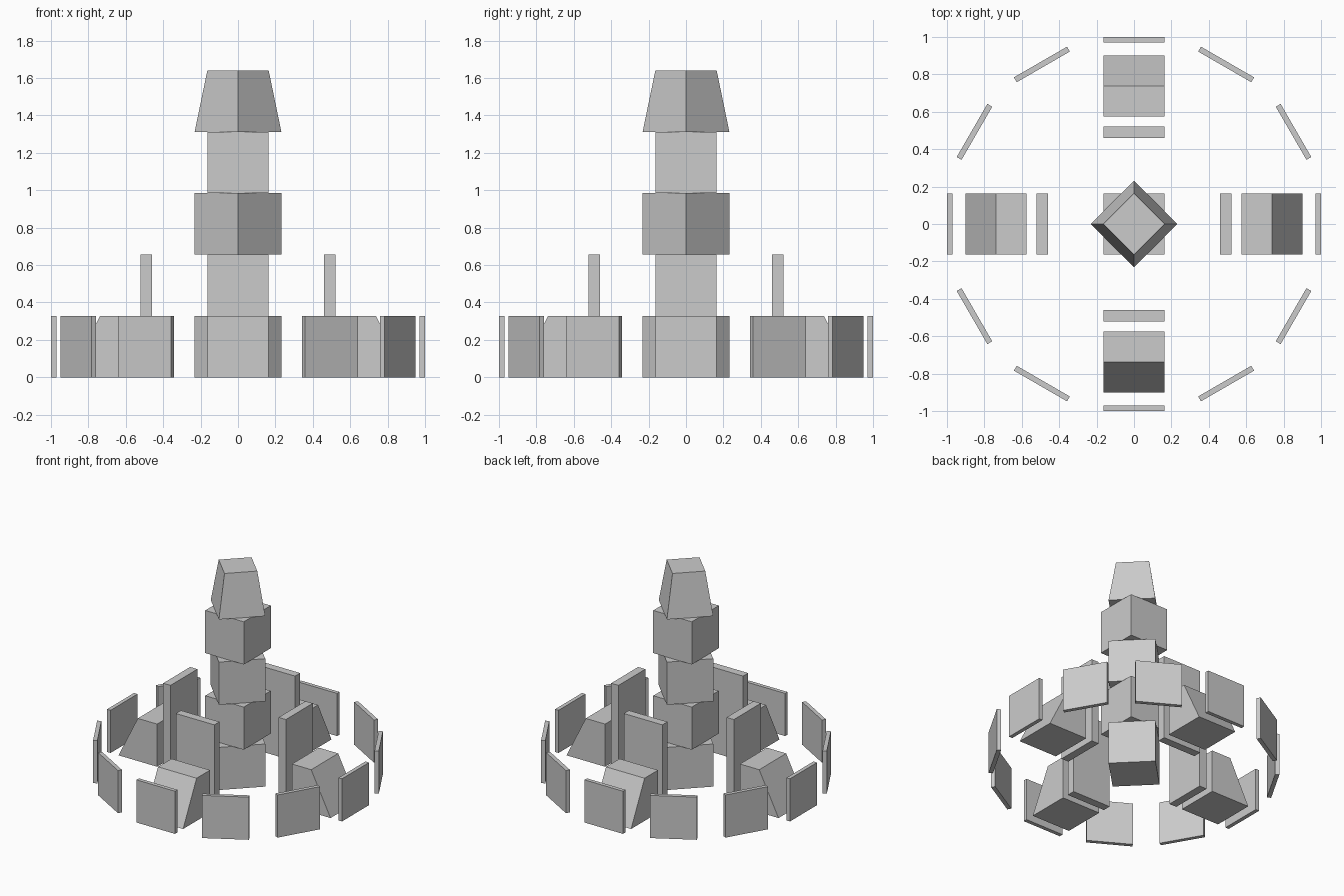
import bpy
import math

if "Cube" in bpy.data.objects:
    bpy.data.objects.remove(bpy.data.objects["Cube"])

S = 0.328          # block size
H = S / 2


def solid(name, bottom, top, z0, z1, angle=0.0):
    """Four-sided block from bottom and top rectangles (x0, x1, half width), turned about z."""
    verts = []
    for (x0, x1, w), z in ((bottom, z0), (top, z1)):
        verts += [(x0, -w, z), (x1, -w, z), (x1, w, z), (x0, w, z)]
    faces = [(3, 2, 1, 0), (4, 5, 6, 7)]
    faces += [(i, (i + 1) % 4, (i + 1) % 4 + 4, i + 4) for i in range(4)]
    mesh = bpy.data.meshes.new(name)
    mesh.from_pydata(verts, [], faces)
    obj = bpy.data.objects.new(name, mesh)
    obj.rotation_euler.z = angle
    bpy.context.collection.objects.link(obj)
    return obj


# Central tower: stacked cubes, alternately turned by 45 degrees
square = (-H, H, H)
for i in range(4):
    solid(f"tower_block_{i}", square, square, i * S, (i + 1) * S,
          math.radians(45) if i % 2 == 0 else 0)

# Tapered tower cap
t = H / math.sqrt(2)
solid("tower_cap", square, (-t, t, t), 4 * S, 5 * S, math.radians(45))

# Four tall inner slabs, each with a sloped buttress outside it
for i in range(4):
    a = i * math.pi / 2
    slab = (0.46, 0.522, H)
    solid(f"inner_slab_{i}", slab, slab, 0, 2 * S, a)
    solid(f"buttress_{i}", (0.574, 0.902, H), (0.574, 0.738, H), 0, S, a)

# Ring of twelve thin outer panels
for i in range(12):
    panel = (0.97, 1.0, H)
    solid(f"outer_panel_{i}", panel, panel, 0, S, i * math.pi / 6)
